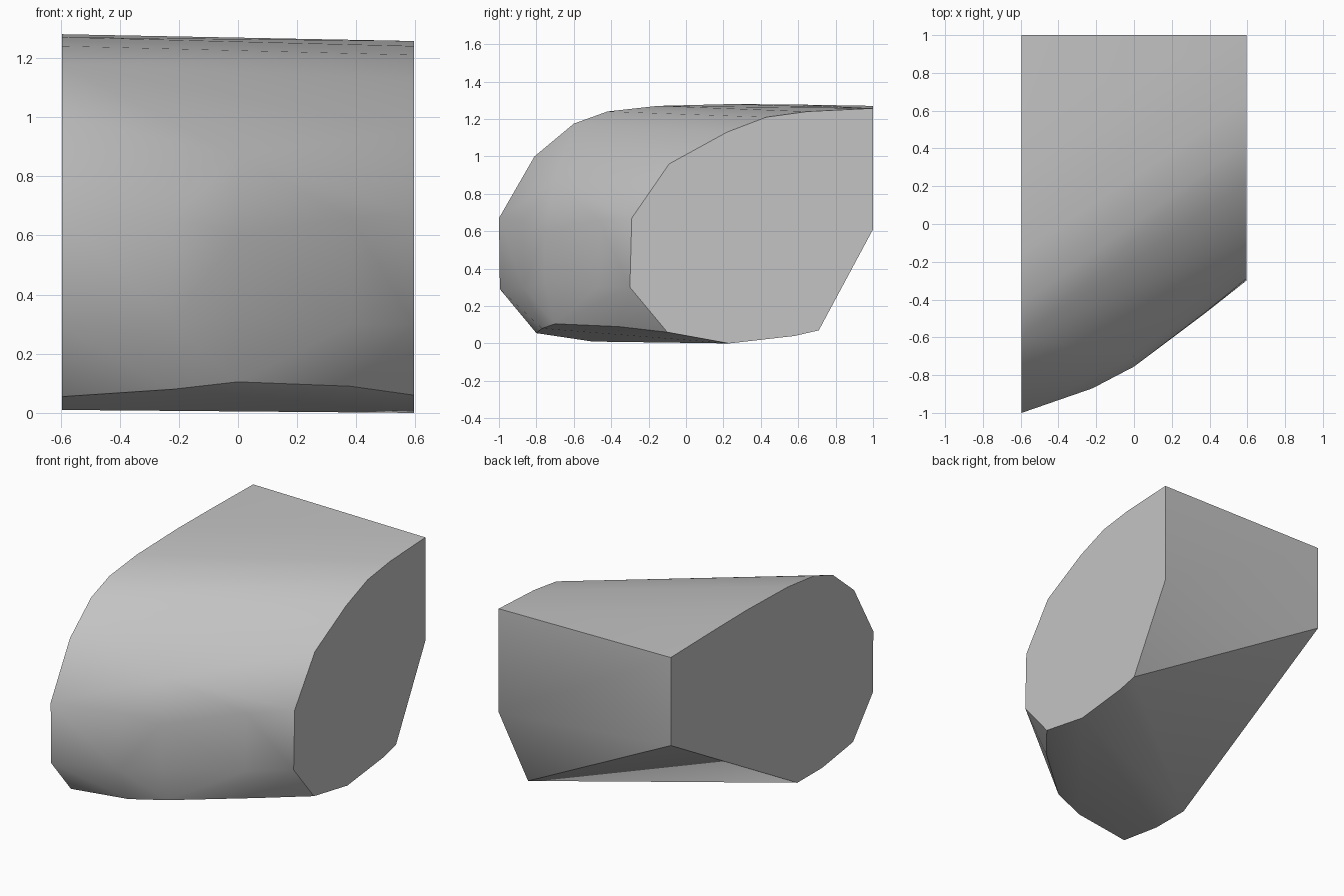
import bpy, bmesh, math

old = bpy.data.objects.get("Cube")
if old:
    bpy.data.objects.remove(old, do_unlink=True)

# One plain grey
grey = bpy.data.materials.new("plain_grey")
grey.use_nodes = True
colour = (0.55, 0.55, 0.55, 1.0)
grey.diffuse_color = colour
grey.node_tree.nodes["Principled BSDF"].inputs["Base Color"].default_value = colour

# Cross-sections (y, z) by x: two flat end caps and the bulging front between
sections = {
    -0.595: [(1, 1.27), (0.6, 1.277), (0.25, 1.28), (-0.15, 1.27), (-0.42, 1.24),
             (-0.6, 1.175), (-0.81, 1.0), (-1, 0.67), (-0.995, 0.29), (-0.8, 0.055),
             (-0.5, 0.01), (-0.25, 0.01), (1, 0.72)],
    -0.22: [(-0.87, 0.66), (-0.87, 0.30), (-0.77, 0.08)],
    0.0: [(-0.70, 0.87), (-0.755, 0.60), (-0.755, 0.32), (-0.70, 0.105)],
    0.38: [(-0.465, 0.66), (-0.47, 0.30), (-0.36, 0.09)],
    0.595: [(1, 1.257), (0.65, 1.24), (0.43, 1.21), (0.22, 1.13), (-0.09, 0.96),
            (-0.29, 0.67), (-0.30, 0.30), (-0.10, 0.06), (0.23, 0.0),
            (0.58, 0.04), (0.71, 0.07), (1, 0.61)],
}

# Stretch a convex skin over the sections
bm = bmesh.new()
for x, profile in sections.items():
    for y, z in profile:
        bm.verts.new((x, y, z))
hull = bmesh.ops.convex_hull(bm, input=bm.verts[:])
loose = [v for v in bm.verts if not v.link_faces]
bmesh.ops.delete(bm, geom=loose, context='VERTS')

# Merge the flat caps and panels into single faces
bmesh.ops.dissolve_limit(bm, angle_limit=math.radians(0.5),
                         verts=bm.verts[:], edges=bm.edges[:])
bmesh.ops.recalc_face_normals(bm, faces=bm.faces[:])

mesh = bpy.data.meshes.new("rounded_block")
bm.to_mesh(mesh)
bm.free()
mesh.materials.append(grey)
block = bpy.data.objects.new("rounded_block", mesh)
bpy.context.collection.objects.link(block)

# Soft front and top, crisp caps
bpy.ops.object.select_all(action='DESELECT')
block.select_set(True)
bpy.context.view_layer.objects.active = block
bpy.ops.object.shade_smooth_by_angle(angle=math.radians(33))
